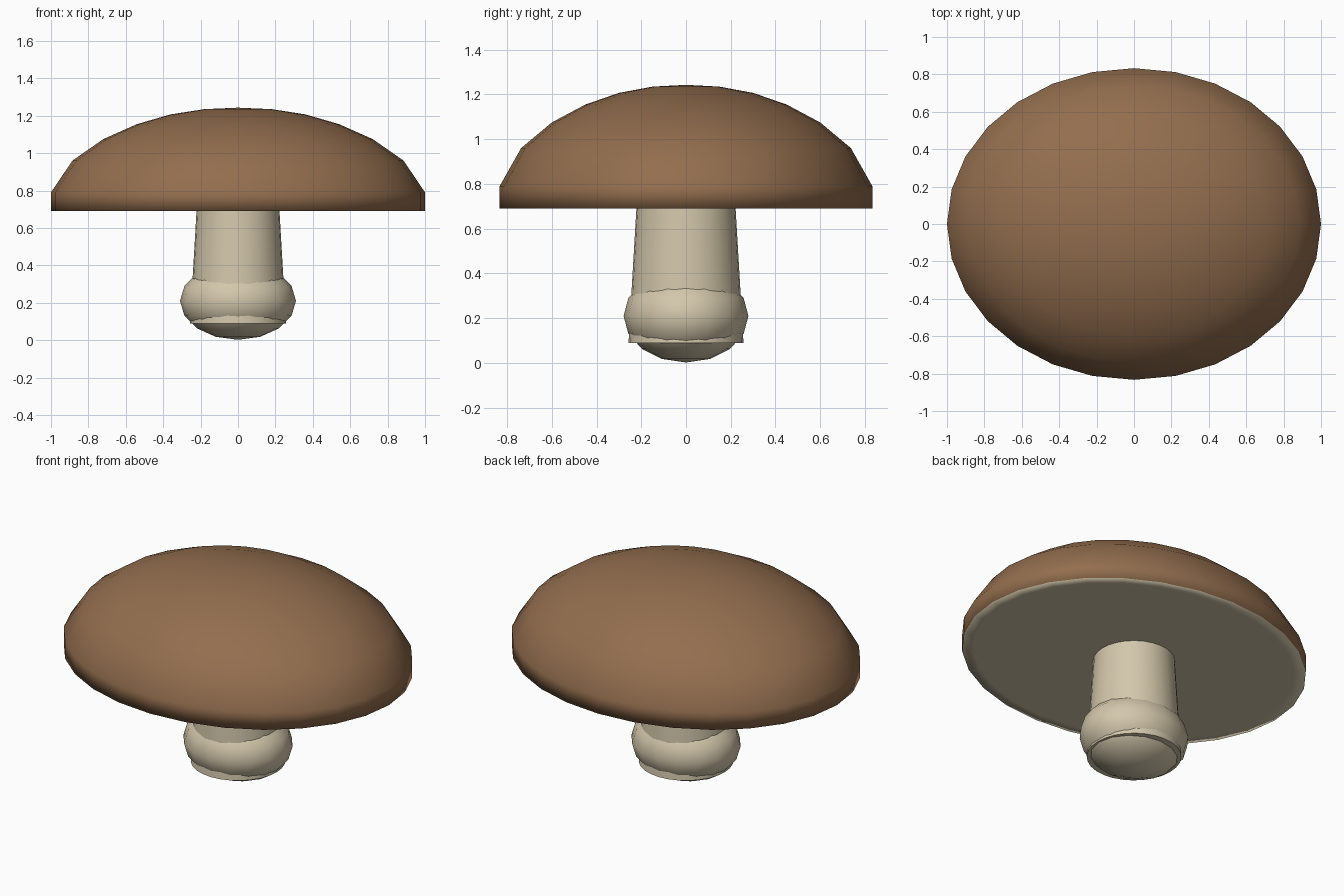
import bpy
import bmesh
import math

cube = bpy.data.objects.get("Cube")
if cube:
    bpy.data.objects.remove(cube, do_unlink=True)


def make_material(name, rgb):
    mat = bpy.data.materials.new(name)
    mat.use_nodes = True
    colour = (*rgb, 1.0)
    mat.diffuse_color = colour
    node = mat.node_tree.nodes["Principled BSDF"]
    node.inputs["Base Color"].default_value = colour
    node.inputs["Roughness"].default_value = 0.8
    return mat


brown = make_material("cap brown", (0.29, 0.155, 0.077))
cream = make_material("stem cream", (0.65, 0.57, 0.41))


def lathe(name, profile, segments, depth, mats, sharp_angle=None):
    """Turn (radius, height) points, listed bottom to top, with y scaled by depth."""
    bm = bmesh.new()
    rings = []
    for radius, z in profile:
        if radius == 0:
            rings.append([bm.verts.new((0, 0, z))] * segments)
            continue
        ring = []
        for i in range(segments):
            a = math.tau * i / segments
            ring.append(bm.verts.new((radius * math.cos(a), depth * radius * math.sin(a), z)))
        rings.append(ring)
    for low, high in zip(rings, rings[1:]):
        for i in range(segments):
            j = (i + 1) % segments
            corners = dict.fromkeys((low[i], low[j], high[j], high[i]))
            bm.faces.new(list(corners))
    bmesh.ops.recalc_face_normals(bm, faces=bm.faces)
    mesh = bpy.data.meshes.new(name)
    bm.to_mesh(mesh)
    bm.free()
    for mat in mats:
        mesh.materials.append(mat)
    obj = bpy.data.objects.new(name, mesh)
    bpy.context.collection.objects.link(obj)
    bpy.ops.object.select_all(action="DESELECT")
    obj.select_set(True)
    bpy.context.view_layer.objects.active = obj
    if sharp_angle is None:
        bpy.ops.object.shade_smooth()
    else:
        bpy.ops.object.shade_smooth_by_angle(angle=math.radians(sharp_angle))
    return obj


# Oval cap: flat cream underside, domed brown top, soft rim
cap = lathe("cap", [(0, 0.69), (0.93, 0.69), (1, 0.69), (1, 0.79), (0.885, 0.96),
                    (0.72, 1.075), (0.54, 1.155), (0.36, 1.207), (0.18, 1.235),
                    (0, 1.243)], 28, 0.833, [brown, cream])
for face in cap.data.polygons:
    face.material_index = 1 if face.center.z < 0.7 else 0

# Tapered stem
lathe("stem", [(0, 0.09), (0.257, 0.09), (0.22, 0.72), (0, 0.72)], 28, 1, [cream], 40)

# Squashed bulb around the foot of the stem
rings = 8
bulb = [(0.31 * math.sin(math.pi * i / rings), 0.21 - 0.208 * math.cos(math.pi * i / rings))
        for i in range(1, rings)]
lathe("stem_bulb", [(0, 0.002)] + bulb + [(0, 0.418)], 16, 0.9, [cream])
